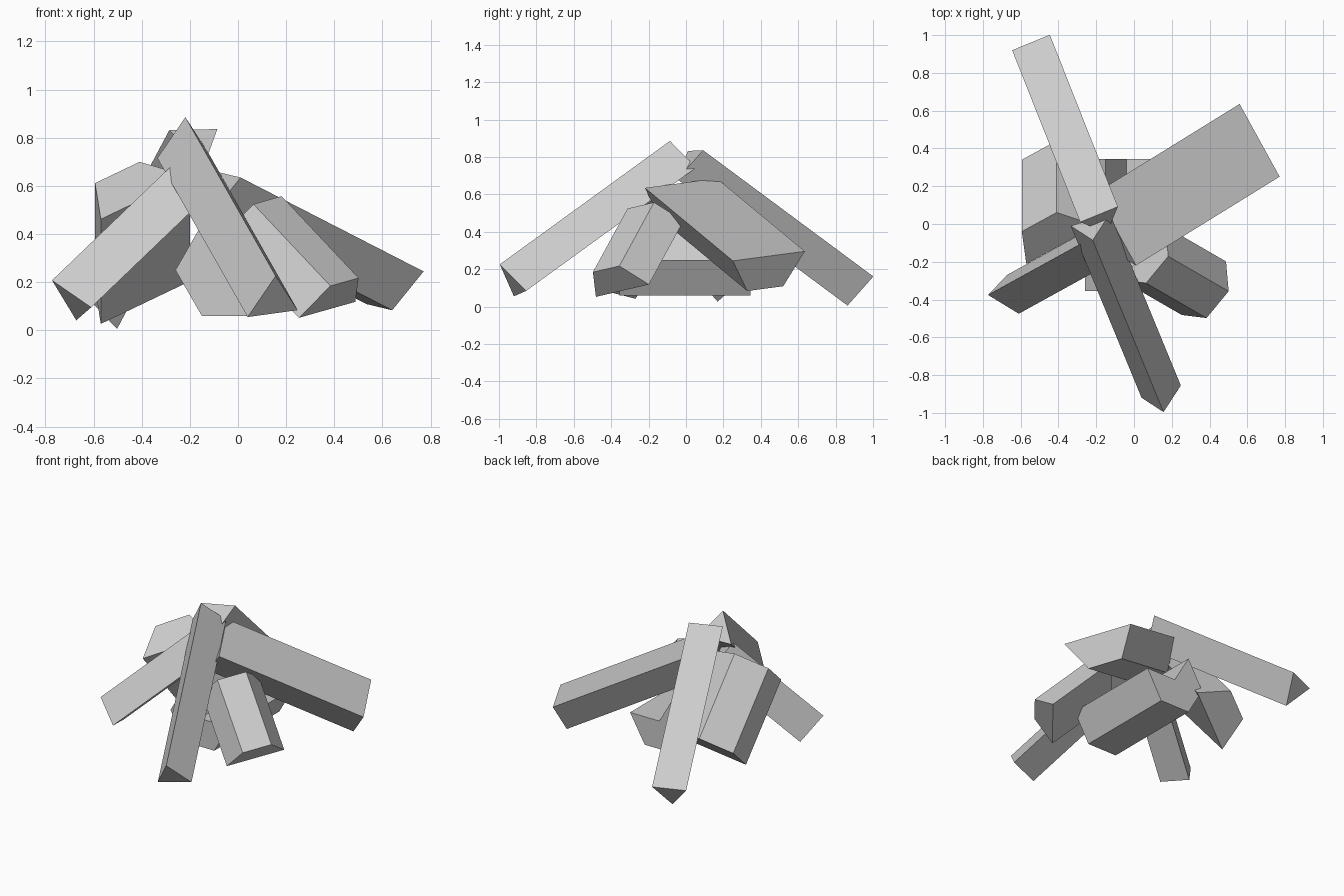
import bpy
import bmesh
from mathutils import Vector

cube = bpy.data.objects.get("Cube")
if cube:
    bpy.data.objects.remove(cube, do_unlink=True)

# Single flat grey for all the firewood
grey = bpy.data.materials.new("wood_grey")
grey.use_nodes = True
GREY = (0.6, 0.6, 0.6, 1.0)
grey.diffuse_color = GREY
grey.node_tree.nodes["Principled BSDF"].inputs["Base Color"].default_value = GREY

# Cross-sections of split logs, in units of the side length
H = 3 ** 0.5 / 2
SPLINTER = [(0, 0), (1, 0), (0.5, H)]
HALF_LOG = [(1, 0), (0.5, H), (-0.5, H), (-1, 0)]
NOTCHED_LOG = [(0, 0), (1, 0), (0.5, -H), (-0.5, -H), (-1, 0), (-0.5, H)]


def log(name, profile, origin, across, along):
    """Sweep a profile along a straight axis; 'across' sets its size and roll."""
    origin, across, along = Vector(origin), Vector(across), Vector(along)
    axis = along.normalized()
    size = across.length
    across = (across - axis * across.dot(axis)).normalized() * size
    up = across.cross(axis)
    bm = bmesh.new()
    end = bm.faces.new([bm.verts.new(origin + across * u + up * v) for u, v in profile])
    swept = bmesh.ops.extrude_face_region(bm, geom=[end], use_keep_orig=True)
    tip = [g for g in swept["geom"] if isinstance(g, bmesh.types.BMVert)]
    bmesh.ops.translate(bm, verts=tip, vec=along)
    bmesh.ops.recalc_face_normals(bm, faces=bm.faces)
    mesh = bpy.data.meshes.new(name)
    bm.to_mesh(mesh)
    bm.free()
    mesh.materials.append(grey)
    obj = bpy.data.objects.new(name, mesh)
    bpy.context.collection.objects.link(obj)
    return obj


# Long triangular splinters leaning on the pile
log("front_splinter", SPLINTER, (0.04, -0.92, 0.055), (0.21, 0.06, 0.025), (-0.375, 0.91, 0.66))
log("back_splinter", SPLINTER, (-0.645, 0.92, 0.157), (0.2, 0.08, 0.005), (0.36, -0.91, 0.675))
log("side_splinter", SPLINTER, (-0.61, -0.475, 0.095), (-0.17, 0.095, 0.105), (0.49, 0.27, 0.47))

# Half logs
log("large_half_log", HALF_LOG, (0.665, 0.443, 0.27), (0.105, -0.193, -0.025), (-0.76, -0.47, 0.39))
log("front_half_log", HALF_LOG, (0.37, -0.34, 0.085), (0.12, 0.14, 0.03), (-0.32, 0.185, 0.34))
log("back_half_log", HALF_LOG, (-0.385, -0.11, 0.55), (0.185, 0.1, 0.09), (0, 0.38, -0.435))

# Log lying in the middle with a wedge split out of it
log("bottom_log", NOTCHED_LOG, (-0.04, -0.355, 0.25), (0.22, 0, 0), (0, 0.7, 0))
